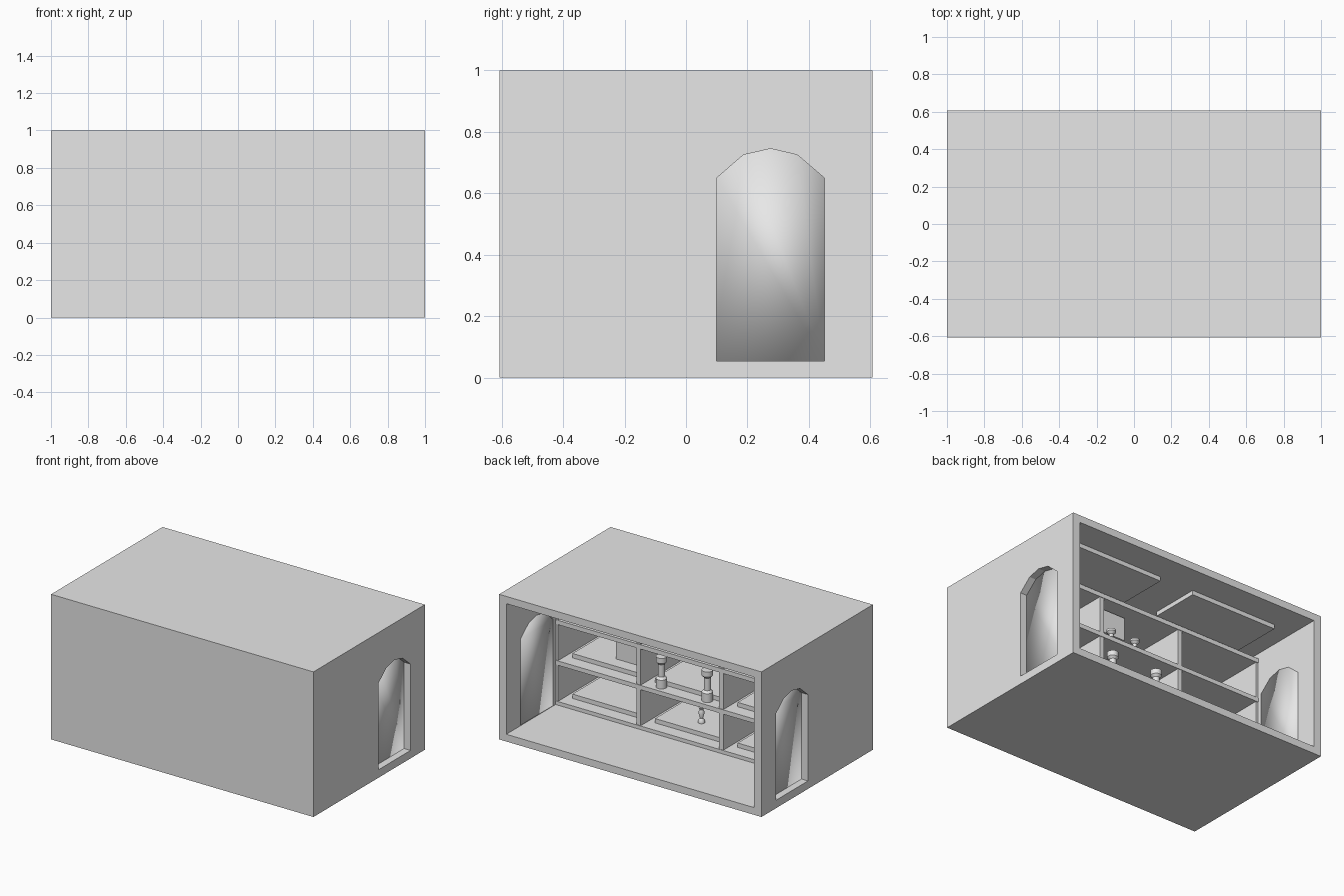
import bpy, bmesh, math

if "Cube" in bpy.data.objects:
    bpy.data.objects.remove(bpy.data.objects["Cube"], do_unlink=True)

grey = bpy.data.materials.new("plain_grey")
grey.use_nodes = True
grey.diffuse_color = (0.8, 0.8, 0.8, 1)
grey.node_tree.nodes["Principled BSDF"].inputs["Base Color"].default_value = (0.8, 0.8, 0.8, 1)

HY = 0.607          # half depth of the room
T = 0.05            # wall thickness
IN = 1 - 0.055      # inner face of the side walls
UNIT_Y = 0.07       # open front of the shelf unit
COL = 2 * IN / 3    # shelf bay width


def finish(name, bm):
    bmesh.ops.recalc_face_normals(bm, faces=bm.faces)
    mesh = bpy.data.meshes.new(name)
    bm.to_mesh(mesh)
    bm.free()
    mesh.materials.append(grey)
    obj = bpy.data.objects.new(name, mesh)
    bpy.context.scene.collection.objects.link(obj)
    return obj


def box(name, x0, x1, y0, y1, z0, z1):
    bm = bmesh.new()
    bmesh.ops.create_cube(bm, size=1)
    for v in bm.verts:
        v.co.x = x0 if v.co.x < 0 else x1
        v.co.y = y0 if v.co.y < 0 else y1
        v.co.z = z0 if v.co.z < 0 else z1
    return finish(name, bm)


def arch(name, x0, x1):
    """Arched door outline in the y-z plane, extruded along x."""
    outline = [(0.1, 0.055), (0.45, 0.055), (0.45, 0.65), (0.362, 0.725),
               (0.275, 0.745), (0.187, 0.725), (0.1, 0.65)]
    bm = bmesh.new()
    face = bm.faces.new([bm.verts.new((x0, y, z)) for y, z in outline])
    out = bmesh.ops.extrude_face_region(bm, geom=[face])
    for v in out["geom"]:
        if isinstance(v, bmesh.types.BMVert):
            v.co.x = x1
    return finish(name, bm)


def turned(name, x, y, z, profile, sides=16):
    """Lathe a radius/height profile around a vertical axis."""
    bm = bmesh.new()
    verts = [bm.verts.new((x + r, y, z + h)) for r, h in profile]
    edges = [bm.edges.new(pair) for pair in zip(verts, verts[1:])]
    bmesh.ops.spin(bm, geom=verts + edges, cent=(x, y, 0), axis=(0, 0, 1),
                   angle=2 * math.pi, steps=sides)
    bmesh.ops.remove_doubles(bm, verts=bm.verts, dist=0.0005)
    obj = finish(name, bm)
    bpy.context.view_layer.objects.active = obj
    bpy.ops.object.select_all(action="DESELECT")
    obj.select_set(True)
    bpy.ops.object.shade_smooth_by_angle(angle=math.radians(40))
    return obj


# Room shell, open at the back
box("floor", -1, 1, -HY, HY, 0, T)
box("roof", -1, 1, -HY, HY, 1 - T, 1)
box("front_wall", -1, 1, -HY, -HY + T, T, 1 - T)

# Side walls, each with an arched recess closed by a thin door
for side, s in (("left", 1), ("right", -1)):
    wall = box(side + "_wall", min(s, s * IN), max(s, s * IN), -HY + T, HY, T, 1 - T)
    cutter = arch("door_cutter", s * 0.9, s * 1.1)
    cutter.hide_render = True
    cut = wall.modifiers.new("doorway", "BOOLEAN")
    cut.operation = "DIFFERENCE"
    cut.solver = "EXACT"
    cut.object = cutter
    bpy.context.view_layer.objects.active = wall
    bpy.ops.object.modifier_apply(modifier=cut.name)
    bpy.data.objects.remove(cutter, do_unlink=True)
    door = arch(side + "_door", s * (IN - 0.002), s * (IN + 0.006))
    for p in door.data.polygons:
        p.use_smooth = True

# Shelf unit: three bays wide, three shelves high
LEVELS = [0.06, 0.34, 0.62, 0.9]
for i, z in enumerate(LEVELS):
    box(f"shelf_{i}", -IN, IN, -HY + T, UNIT_Y, z - 0.015, z + 0.015)
for i in range(4):
    x = -IN + i * COL
    x0, x1 = max(x - 0.016, -IN), min(x + 0.016, IN)
    box(f"divider_{i}", x0, x1, -HY + T, UNIT_Y - 0.004, T, LEVELS[-1])

# Low display plinth in every bay
for row, z in enumerate(LEVELS[:3]):
    for col in range(3):
        x = -IN + (col + 0.5) * COL
        box(f"plinth_{row}_{col}", x - 0.25, x + 0.25, -0.5, -0.02,
            z + 0.015, z + 0.045)

# Flat ceiling panels
for side, s in (("left", 1), ("right", -1)):
    box(side + "_ceiling_panel", min(s * 0.13, s * 0.79), max(s * 0.13, s * 0.79),
        0.06, 0.41, 0.92, 1 - T)

# Upright boards on display
box("left_display_board", 0.37, 0.61, -0.14, -0.11, 0.38, 0.57)
box("top_display_board", 0.06, 0.3, -0.05, -0.02, 0.71, 0.87)

# Turned posts and small ornaments
POST = [(0, 0), (0.036, 0), (0.036, 0.06), (0.022, 0.075), (0.022, 0.16),
        (0.036, 0.175), (0.036, 0.21), (0, 0.21)]
KNOB = [(0, 0), (0.03, 0), (0.03, 0.015), (0.014, 0.03), (0.014, 0.05),
        (0.03, 0.065), (0.03, 0.08), (0, 0.08)]
FIGURE = [(0, 0), (0.022, 0), (0.022, 0.015), (0.01, 0.03), (0.02, 0.07),
          (0.012, 0.09), (0.018, 0.105), (0.01, 0.125), (0, 0.125)]
for i, x in enumerate((0.18, -0.17)):
    turned(f"post_{i}", x, 0.01, LEVELS[1] + 0.015, POST)
for i, x in enumerate((0.2, 0.01)):
    turned(f"knob_{i}", x, 0.02, LEVELS[2] + 0.015, KNOB)
turned("small_figure", -0.02, -0.14, LEVELS[0] + 0.045, FIGURE)
